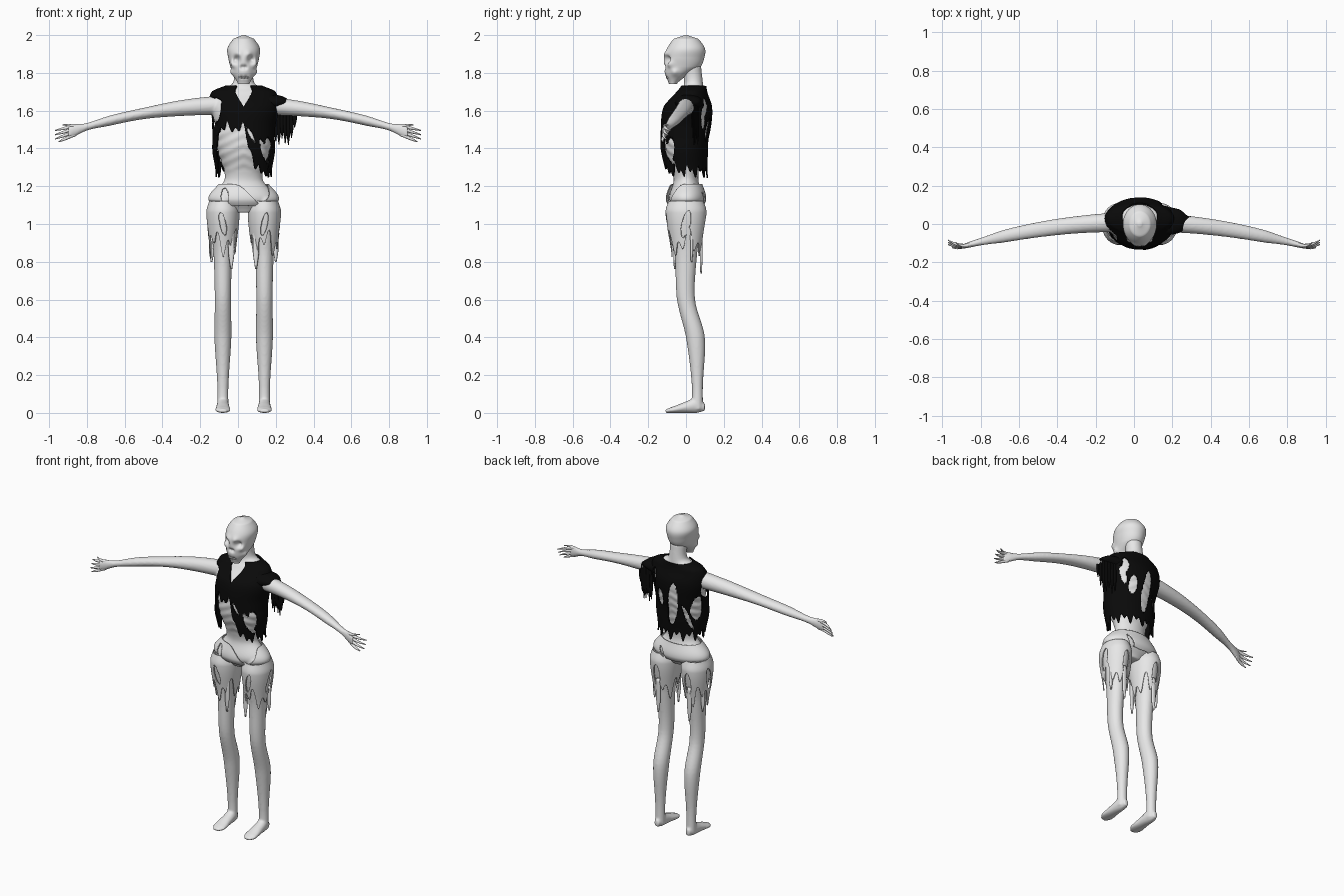
import bpy, bmesh, math, random
from mathutils import Vector

cube = bpy.data.objects.get("Cube")
if cube:
    bpy.data.objects.remove(cube, do_unlink=True)

random.seed(4)
MID = 0.03        # centre line of the torso, head and legs
HIP = 0.11        # distance of each leg from the centre line
SIDES = {"right": -1, "left": 1}


def material(name, value, roughness):
    mat = bpy.data.materials.new(name)
    mat.use_nodes = True
    colour = (value, value, value, 1)
    mat.diffuse_color = colour
    shader = mat.node_tree.nodes["Principled BSDF"]
    shader.inputs["Base Color"].default_value = colour
    shader.inputs["Roughness"].default_value = roughness
    return mat


PALE = material("pale grey", 0.8, 0.6)
BLACK = material("black cloth", 0.003, 0.9)


def section(rows, position):
    """Smoothly interpolate (offset, radius, radius) along the rows."""
    last = len(rows) - 1
    i = 0
    while i < last - 1 and position > rows[i + 1][0]:
        i += 1
    start, end = rows[i], rows[i + 1]
    before, after = rows[max(i - 1, 0)], rows[min(i + 2, last)]
    t = min(max((position - start[0]) / (end[0] - start[0]), 0), 1)
    result = []
    for a, b, c, d in zip(before[1:], start[1:], end[1:], after[1:]):
        curve = (2 * a - 5 * b + 4 * c - d) * t + (c - a)
        cubic = (3 * b - a - 3 * c + d) * t ** 3
        result.append((2 * b + curve * t + cubic) / 2)
    return result


def surface_point(rows, axis, position, angle, grow=0):
    offset, wide, deep = section(rows, position)
    point = [max(wide + grow, 0.001) * math.cos(angle),
             offset + max(deep + grow, 0.001) * math.sin(angle)]
    point.insert(axis, position)
    return Vector(point)


def centred(p):
    return Vector((p.x + MID, p.y, p.z))


def on_leg(side):
    return lambda p: Vector((MID + side * (HIP + p.x), p.y, p.z))


def on_arm(side, fan=0, curl=0):
    """Bend a straight limb along the drooping arm, with fingers fanned out."""
    def place(p):
        reach = max(p.x - 0.87, 0)
        y = p.y + 0.01 - 0.16 * p.x ** 2 + curl * reach ** 2 + fan * reach / 6
        z = p.z + 1.63 - 0.18 * p.x ** 2 + fan * (0.024 + reach / 10)
        return Vector((side * p.x, y, z))
    return place


def loft(bm, rows, axis, place, rings=40, sides=32):
    """Closed tube through elliptical cross-sections."""
    low, high = rows[0][0], rows[-1][0]
    grid = []
    for i in range(rings + 1):
        position = low + (high - low) * i / rings
        grid.append([bm.verts.new(place(surface_point(rows, axis, position, math.tau * j / sides)))
                     for j in range(sides)])
    for lower, upper in zip(grid, grid[1:]):
        for j in range(sides):
            bm.faces.new((lower[j], lower[j - 1], upper[j - 1], upper[j]))
    bm.faces.new(grid[0])
    bm.faces.new(grid[-1])


def shell(bm, rows, grow, top, hem, holes, place, rings=60, sides=180):
    """Open cloth over a body part, between two edge curves, with torn holes."""
    grid = []
    for j in range(sides):
        degrees = 360 * j / sides
        high, low = top(degrees), hem(degrees)
        column = []
        for i in range(rings + 1):
            z = high + (low - high) * i / rings
            column.append(bm.verts.new(place(surface_point(rows, 2, z, math.radians(degrees), grow(z)))))
        grid.append(column)
    for j in range(sides):
        for i in range(rings):
            quad = (grid[j][i], grid[j - 1][i], grid[j - 1][i + 1], grid[j][i + 1])
            centre = sum((v.co for v in quad), Vector()) / len(quad)
            if not any(hole(centre) for hole in holes):
                bm.faces.new(quad)
    bmesh.ops.delete(bm, geom=[v for v in bm.verts if not v.link_faces], context="VERTS")


def tear(facing, across, z, width, height, lean=0, middle=MID):
    """Test for an oval hole in the front, back, right or left of a garment."""
    sideways = facing in SIDES
    sign = 1 if facing in ("back", "left") else -1

    def inside(p):
        outward = (p.x - middle if sideways else p.y) * sign
        shift = (p.y if sideways else p.x) - across - lean * (p.z - z)
        return outward > 0.02 and math.hypot(shift / width, (p.z - z) / height) < 1
    return inside


def ragged(degrees, size, first, second, phase=0):
    angle = math.radians(degrees)
    return size * (math.sin(first * angle + phase) + math.sin(second * angle))


def tatter(bm, x, y, top, bottom, width):
    """Tapering strip of hanging cloth."""
    rows = [(bottom, y, width / 5, 0.002), (bottom + (top - bottom) / 3, y, width, 0.004),
            (top, y, width, 0.005)]
    loft(bm, rows, 2, lambda p: Vector((p.x + x, p.y, p.z)), rings=12, sides=10)


def finish(bm, name, mat, thickness=0):
    bmesh.ops.recalc_face_normals(bm, faces=bm.faces[:])
    for face in bm.faces:
        face.smooth = True
    mesh = bpy.data.meshes.new(name)
    bm.to_mesh(mesh)
    bm.free()
    mesh.materials.append(mat)
    ob = bpy.data.objects.new(name, mesh)
    bpy.context.scene.collection.objects.link(ob)
    if thickness:
        cloth = ob.modifiers.new("cloth", "SOLIDIFY")
        cloth.thickness = thickness
        cloth.offset = 0
    return ob


# Profiles: position along the part, offset, and the two radii
torso = [(1.06, 0, .07, .05), (1.13, 0, .17, .09), (1.24, 0, .1, .065), (1.4, -.01, .14, .1),
         (1.52, 0, .15, .115), (1.62, .01, .17, .11), (1.7, .03, .15, .065), (1.74, .04, .06, .05),
         (1.84, .03, .05, .05)]
leg = [(.02, .06, .03, .03), (.15, .06, .03, .03), (.4, .05, .045, .05), (.6, 0, .043, .048),
       (.85, 0, .05, .06), (1.06, 0, .07, .09), (1.14, 0, .05, .07)]
foot = [(-.11, .01, .02, .01), (-.08, .015, .04, .015), (0, .03, .035, .03), (.06, .04, .03, .04),
        (.1, .03, .015, .02)]
arm = [(.1, 0, .05, .05), (.3, 0, .045, .042), (.5, 0, .04, .03), (.68, 0, .033, .027),
       (.8, 0, .02, .02), (.87, 0, .015, .033), (.9, 0, .01, .03)]
skull = [(1.74, -.07, .03, .02), (1.79, -.05, .055, .06), (1.83, -.02, .07, .095),
         (1.88, -.01, .082, .107), (1.93, 0, .086, .1), (1.98, 0, .055, .065), (2, 0, .01, .01)]


def ribbed(p):
    ripple = math.sin((p.z + abs(p.x) / 2) * 120) if 1.28 < p.z < 1.56 else 0
    return centred(Vector((p.x, p.y, p.z)) + Vector((p.x, p.y, 0)) * ripple / 45)


# Body: torso, neck, arms, legs and feet fused into one skin
body = bmesh.new()
loft(body, torso, 2, ribbed, rings=90, sides=64)
for side in SIDES.values():
    loft(body, arm, 0, on_arm(side))
    loft(body, leg, 2, on_leg(side))
    loft(body, foot, 1, on_leg(side))
skin = finish(body, "body", PALE)
fuse = skin.modifiers.new("fuse", "REMESH")
fuse.mode = "VOXEL"
fuse.voxel_size = 0.007
fuse.use_smooth_shade = True
skin.modifiers.new("soften", "SMOOTH").iterations = 4

# Fingers and thumbs
for label, side in SIDES.items():
    fingers = bmesh.new()
    for fan in (-1, -1 / 3, 1 / 3, 1):
        tip = 0.97 - 0.02 * (fan == -1)
        loft(fingers, [(.86, 0, .009, .009), (.92, 0, .008, .008), (tip, 0, .003, .003)],
             0, on_arm(side, fan, 4), rings=14, sides=12)
    loft(fingers, [(.82, .01, .012, .011), (.88, .03, .009, .008), (.93, .05, .003, .003)],
         0, on_arm(side, curl=9), rings=10, sides=12)
    finish(fingers, label + "_fingers", PALE)

# Gaunt head with sockets, cheekbones and hollow cheeks
head = bmesh.new()
loft(head, skull, 2, lambda p: p, rings=80, sides=96)


def sculpt(x, y, z, size, outward, back):
    """Push the surface around a spot and its mirror image."""
    for v in head.verts:
        spot = Vector((math.copysign(x, v.co.x), y, z))
        weight = math.exp(-(v.co - spot).length_squared / size ** 2)
        v.co += Vector((math.copysign(outward, v.co.x), back, 0)) * weight


sculpt(.036, -.1, 1.87, size=.02, outward=0, back=.03)        # eye sockets
sculpt(.03, -.11, 1.9, size=.02, outward=0, back=-.01)        # brows
sculpt(.006, -.11, 1.83, size=.012, outward=0, back=.015)     # nose cavity
sculpt(.055, -.08, 1.845, size=.02, outward=.008, back=-.01)  # cheekbones
sculpt(.05, -.06, 1.805, size=.02, outward=-.014, back=0)     # cheek hollows
sculpt(.01, -.1, 1.78, size=.01, outward=0, back=.008)        # mouth
for v in head.verts:
    v.co.x += MID
finish(head, "head", PALE)

# Two rows of teeth
teeth = bmesh.new()
for i in range(-3, 4):
    for z in (1.775, 1.787):
        x = i * 0.008
        depth = 8 * x * x - 0.1
        loft(teeth, [(z - .005, depth, .0035, .005), (z + .005, depth, .0035, .005)], 2,
             lambda p: centred(p) + Vector((x, 0, 0)), rings=2, sides=8)
finish(teeth, "teeth", PALE)


# Torn vest: deep neck, open belly and ragged hem
def vest_hem(degrees):
    rise = min(1, max(0, (degrees - 206) / 8)) * min(1, max(0, (298 - degrees) / 30))
    return 1.28 + 0.23 * rise + ragged(degrees, 0.018, 11, 23)


vest = bmesh.new()
shell(vest, torso, grow=lambda z: 0.014 + max(0, 1.45 - z) / 6,
      top=lambda degrees: min(1.73, 1.62 + abs(degrees - 270) / 200), hem=vest_hem, place=centred,
      holes=[tear("back", .01, 1.48, .034, .14, lean=-.1), tear("back", .1, 1.5, .026, .06),
             tear("back", .15, 1.62, .02, .05), tear("back", -.07, 1.4, .012, .08, lean=.3),
             tear("front", .14, 1.38, .016, .07, lean=-.3), tear("front", .07, 1.47, .01, .04, lean=-.5),
             tear("right", -.02, 1.59, .07, .08), tear("right", .05, 1.46, .03, .08),
             tear("left", -.08, 1.4, .02, .06), tear("left", .09, 1.56, .012, .06)], rings=80, sides=200)
finish(vest, "torn_vest", BLACK, 0.008)

# Left sleeve remnant with hanging strips
sleeve = bmesh.new()
loft(sleeve, [(.16, 1.64, .075, .05), (.24, 1.645, .06, .03), (.29, 1.63, .02, .015)], 0,
     lambda p: Vector((p.x, p.y + 0.015, p.z)), rings=12, sides=24)
for i in range(7):
    tatter(sleeve, 0.2 + i / 60, 0.065 - i / 180, 1.63, random.uniform(1.41, 1.52), 0.011)
finish(sleeve, "sleeve_tatters", BLACK)

# Ragged shorts: hip wrap plus two torn legs
hips = bmesh.new()
shell(hips, torso, grow=lambda z: 0.014,
      top=lambda degrees: 1.21 - 0.1 * math.exp(-((degrees - 300) / 25) ** 2),
      hem=lambda degrees: 1.1 + ragged(degrees, 0.006, 5, 7), place=centred,
      holes=[tear("front", -.07, 1.14, .02, .05), tear("back", .1, 1.13, .014, .04, lean=.5)], rings=30)
finish(hips, "shorts_waist", PALE, 0.006)

for label, side in SIDES.items():
    middle = MID + side * HIP
    cuff = bmesh.new()
    shell(cuff, leg, grow=lambda z: 0.015, top=lambda degrees: 1.12,
          hem=lambda degrees: 0.9 + ragged(degrees, 0.04, 4, 9, phase=side), place=on_leg(side),
          holes=[tear("front", middle, 1, .016, .06, lean=side * .2), tear("back", middle, .98, .02, .07),
                 tear(label, 0, 1, .022, .07, lean=.2, middle=middle)])
    tatter(cuff, middle - side * 0.045, -0.06, 1, 0.765, 0.013)
    tatter(cuff, middle, 0.08, 0.95, 0.74, 0.012)
    tatter(cuff, middle + side * 0.06, 0.03, 0.95, 0.8, 0.01)
    finish(cuff, "shorts_" + label + "_leg", PALE, 0.006)
